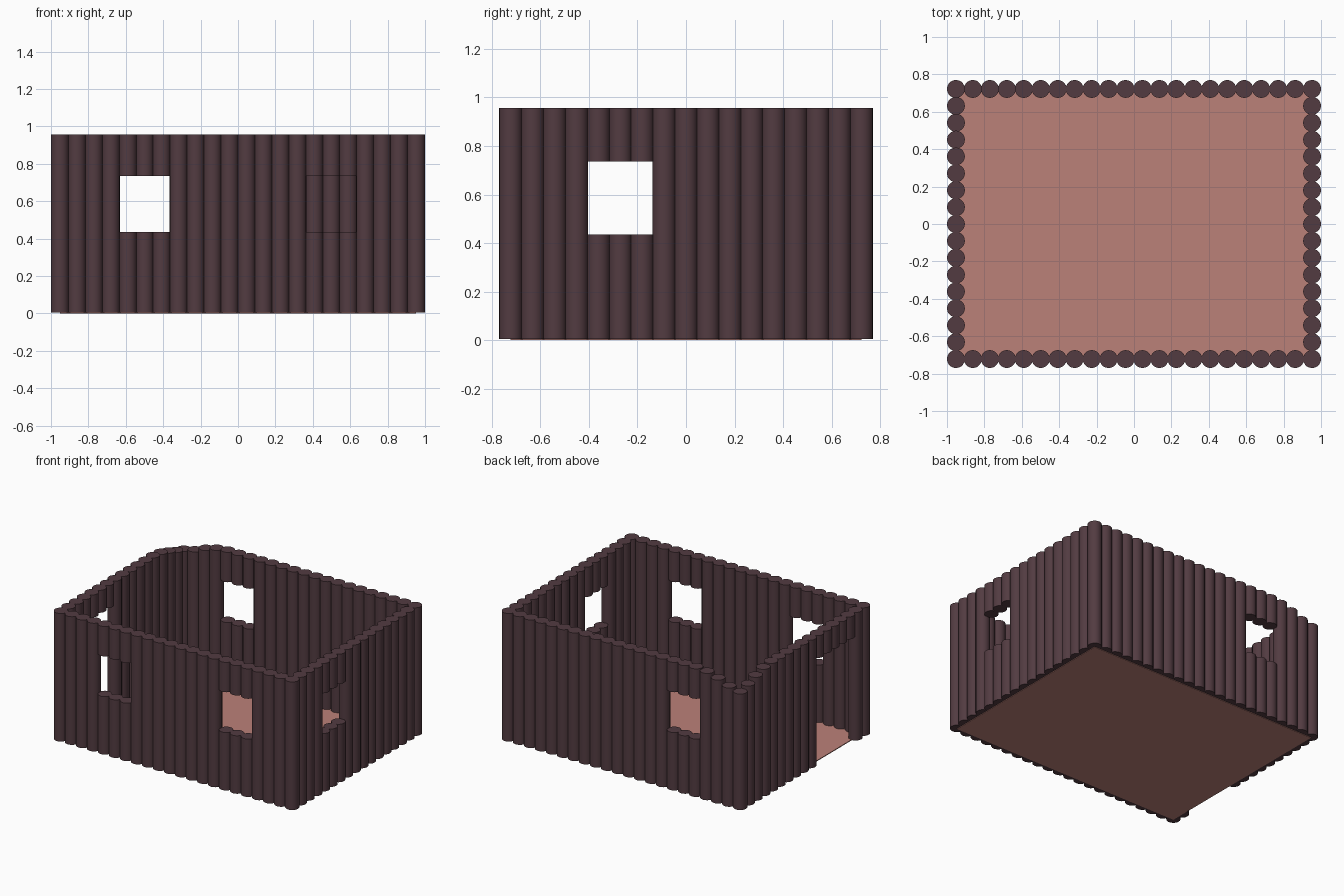
import bpy, bmesh
from mathutils import Matrix

if "Cube" in bpy.data.objects:
    bpy.data.objects.remove(bpy.data.objects["Cube"])

R, CX, CY = 0.048, 0.952, 0.722      # log radius, wall centre lines
Z0, Z1 = 0.004, 0.957                # log bottom and top
NX, NY = 22, 17                      # logs per long / short wall, corners included
SILL, HEAD, DOOR_HEAD = 0.435, 0.735, 0.79


def material(name, rgb):
    m = bpy.data.materials.new(name)
    m.diffuse_color = (*rgb, 1)
    m.use_nodes = True
    m.node_tree.nodes["Principled BSDF"].inputs["Base Color"].default_value = m.diffuse_color
    return m


LOG = material("dark_log", (0.085, 0.044, 0.053))
FLOOR = material("clay_floor", (0.50, 0.22, 0.19))


def finish(bm, name, mat):
    me = bpy.data.meshes.new(name)
    bm.to_mesh(me)
    bm.free()
    me.materials.append(mat)
    ob = bpy.data.objects.new(name, me)
    bpy.context.collection.objects.link(ob)
    return ob


def log(bm, x, y, z0, z1):
    bmesh.ops.create_cone(bm, cap_ends=True, segments=20, radius1=R, radius2=R, depth=z1 - z0,
                          matrix=Matrix.Translation((x, y, (z0 + z1) / 2)))


def wall(name, points, windows=(), door=(), drops={}):
    """Row of upright logs, split around windows and the doorway; drops lowers worn tops."""
    bm = bmesh.new()
    for i, (x, y) in points:
        top = Z1 - drops.get(i, 0)
        if i in windows:
            log(bm, x, y, Z0, SILL)
            log(bm, x, y, HEAD, top)
        elif i in door:
            log(bm, x, y, DOOR_HEAD, top)
        else:
            log(bm, x, y, Z0, top)
    ob = finish(bm, name, LOG)
    bpy.ops.object.select_all(action='DESELECT')
    ob.select_set(True)
    bpy.context.view_layer.objects.active = ob
    bpy.ops.object.shade_smooth_by_angle(angle=0.7)


def row_x(y):
    return [(i, (-CX + 2 * CX * i / (NX - 1), y)) for i in range(NX)]


def row_y(x):
    return [(j, (x, -CY + 2 * CY * j / (NY - 1))) for j in range(1, NY - 1)]


# Walls: two windows in front, one at the back and right, doorway on the left
wall("front_wall", row_x(-CY), windows=(4, 5, 6, 15, 16, 17))
wall("back_wall", row_x(CY), windows=(4, 5, 6), drops={0: 0.09, 1: 0.07, 2: 0.035, 3: 0.01})
wall("right_wall", row_y(CX), windows=(4, 5, 6))
wall("left_wall", row_y(-CX), door=range(2, 7), drops={15: 0.065, 14: 0.035, 13: 0.01})

# Floor slab reaching the log centre lines
bm = bmesh.new()
bmesh.ops.create_cube(bm, size=1, matrix=Matrix.Translation((0, 0, 0.003))
                      @ Matrix.Diagonal((2 * CX, 2 * CY, 0.006, 1)))
finish(bm, "floor", FLOOR)
